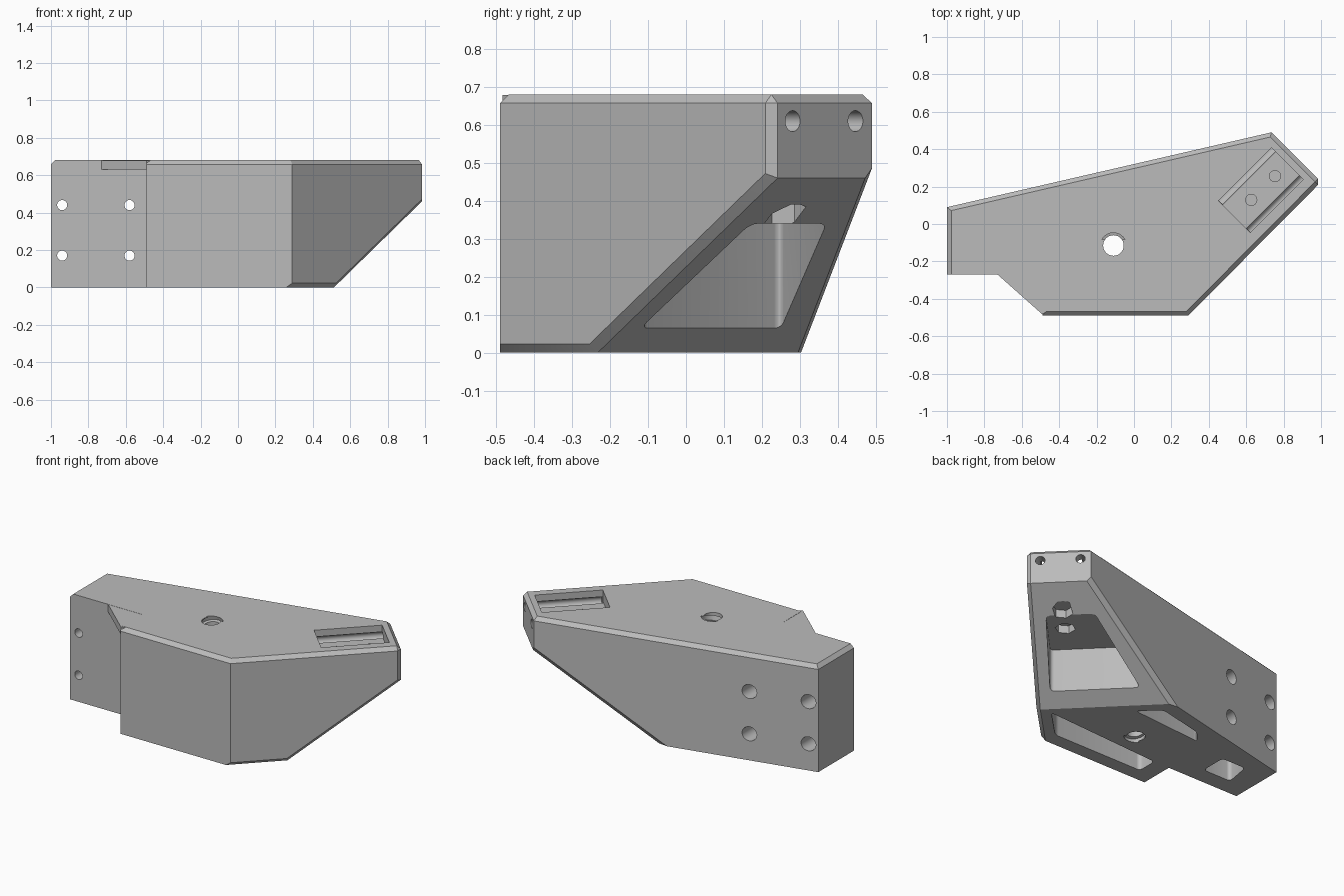
import bpy, bmesh, math
from mathutils import Vector, Matrix

if "Cube" in bpy.data.objects:
    bpy.data.objects.remove(bpy.data.objects["Cube"])

HEIGHT = 0.68
DIAG = Vector((1, 1, 0)).normalized()     # direction of the angled arm
SIDE = Vector((1, -1, 0)).normalized()    # across the angled arm
AXIS_V = 0.352                            # arm centre line, measured along SIDE

grey = bpy.data.materials.new("plain grey")
grey.use_nodes = True
grey.diffuse_color = (0.5, 0.5, 0.5, 1)
grey.node_tree.nodes["Principled BSDF"].inputs["Base Color"].default_value = (0.5, 0.5, 0.5, 1)


def to_object(bm, name):
    bmesh.ops.recalc_face_normals(bm, faces=bm.faces)
    mesh = bpy.data.meshes.new(name)
    bm.to_mesh(mesh)
    bm.free()
    mesh.materials.append(grey)
    obj = bpy.data.objects.new(name, mesh)
    bpy.context.collection.objects.link(obj)
    return obj


def prism_bm(points, z0, z1, fillet=0):
    bm = bmesh.new()
    face = bm.faces.new([bm.verts.new((x, y, z0)) for x, y in points])
    up = bmesh.ops.extrude_face_region(bm, geom=[face])["geom"]
    for v in up:
        if isinstance(v, bmesh.types.BMVert):
            v.co.z = z1
    bmesh.ops.recalc_face_normals(bm, faces=bm.faces)
    if fillet:
        upright = [e for e in bm.edges if abs(e.verts[0].co.z - e.verts[1].co.z) > 0.01]
        bmesh.ops.bevel(bm, geom=upright, offset=fillet, segments=5, profile=0.5, affect='EDGES')
    return bm


def cylinder(start, end, radius, sides=32):
    start, end = Vector(start), Vector(end)
    axis = end - start
    bm = bmesh.new()
    place = Matrix.Translation((start + end) / 2) @ axis.to_track_quat('Z', 'Y').to_matrix().to_4x4()
    bmesh.ops.create_cone(bm, cap_ends=True, segments=sides, radius1=radius, radius2=radius,
                          depth=axis.length, matrix=place)
    return bm


def combine(target, bm, operation='DIFFERENCE'):
    tool = to_object(bm, "cutter")
    tool.hide_render = True
    mod = target.modifiers.new("shape", 'BOOLEAN')
    mod.operation, mod.solver, mod.object = operation, 'EXACT', tool
    bpy.context.view_layer.objects.active = target
    bpy.ops.object.modifier_apply(modifier=mod.name)
    bpy.data.objects.remove(tool)


def arm(u, v, z):
    return DIAG * u + SIDE * (AXIS_V + v) + Vector((0, 0, z))


# Main block with the sloping underside of the arm
outline = [(-1, 0.09), (-1, -0.27), (-0.49, -0.27), (-0.49, -0.49),
           (0.29, -0.49), (1, 0.225), (0.735, 0.49)]
bm = prism_bm(outline, 0, HEIGHT)
slope_normal = (DIAG * 0.46 + Vector((0, 0, -0.668))).normalized()
cut = bmesh.ops.bisect_plane(bm, geom=bm.verts[:] + bm.edges[:] + bm.faces[:],
                             plane_co=(1, 0.225, 0.46), plane_no=slope_normal, clear_outer=True)
rim = [e for e in cut["geom_cut"] if isinstance(e, bmesh.types.BMEdge)]
bmesh.ops.edgeloop_fill(bm, edges=rim)
bmesh.ops.recalc_face_normals(bm, faces=bm.faces)


# Chamfer the top rim, the slope sides and the arm's front edges
def chamfered(e):
    a, b = e.verts[0].co, e.verts[1].co
    mid, d = (a + b) / 2, b - a
    on_front_right = min(a.x - a.y, b.x - b.y) > 0.74
    if min(a.z, b.z) > HEIGHT - 0.01:
        notch = (abs(mid.y + 0.27) < 0.01 and mid.x < 0) or abs(mid.x + 0.49) < 0.01
        return not notch
    if on_front_right:
        return not (abs(mid.x - 0.29) < 0.01 and abs(d.z) > 0.3)
    on_slope = abs((mid - Vector((1, 0.225, 0.46))).dot(slope_normal)) < 0.01
    return on_slope and abs(d.z) > 0.1


bmesh.ops.bevel(bm, geom=[e for e in bm.edges if chamfered(e)], offset=0.023,
                segments=1, affect='EDGES', clamp_overlap=True)
body = to_object(bm, "bracket_body")

# Thin gusset over the mounting notch
gusset = [(-0.73, -0.27), (-0.49, -0.483), (-0.47, -0.47), (-0.47, -0.25), (-0.73, -0.25)]
combine(body, prism_bm(gusset, 0.63, HEIGHT - 0.001), 'UNION')

# Lightening pockets, open underneath
pockets = [
    ([(0.533, -0.12), (0.163, 0.25), (0.608, 0.37), (0.808, 0.17)], 0.34),
    ([(0.44, -0.22), (0.26, -0.4), (-0.38, -0.4), (-0.38, -0.27)], 0.55),
    ([(0.08, 0.11), (-0.04, 0.22), (-0.35, 0.15), (-0.42, 0.07)], 0.55),
    ([(-0.86, -0.16), (-0.66, -0.16), (-0.66, 0.01), (-0.83, 0.01)], 0.55),
]
for points, ceiling in pockets:
    combine(body, prism_bm(points, -0.1, ceiling, 0.025))

# Slot in the top of the arm
slot = [arm(u, v, 0).xy for u, v in ((0.407, -0.12), (0.808, -0.12), (0.808, 0.12), (0.407, 0.12))]
combine(body, prism_bm(slot, 0.61, 0.8))

# Rod holes along both sides of the slot
for v in (-0.117, 0.117):
    combine(body, cylinder(arm(0.41, v, 0.61), arm(1, v, 0.61), 0.0275))

# Screw holes in the slot floor with nut pockets beneath
for u in (0.534, 0.714):
    combine(body, cylinder(arm(u, 0, 0.42), arm(u, 0, 0.65), 0.03))
    combine(body, cylinder(arm(u, 0, 0.1), arm(u, 0, 0.39), 0.06, 6))

# Mounting holes, counterbored from the back
for x in (-0.94, -0.58):
    for z in (0.17, 0.44):
        combine(body, cylinder((x, -0.6, z), (x, 0.6, z), 0.027))
        combine(body, cylinder((x, -0.15, z), (x, 0.6, z), 0.045))

# Threaded hole through the middle
centre = Vector((-0.11, -0.115, 0))
combine(body, cylinder(centre + Vector((0, 0, -0.1)), centre + Vector((0, 0, 0.8)), 0.055))
tilt = Vector((0, -0.26, 1)).normalized() * 0.016
for i in range(7):
    ring = centre + Vector((0, 0, 0.025 + i * 0.105))
    combine(body, cylinder(ring - tilt, ring + tilt, 0.072))

# Smooth the round parts and keep the flat faces crisp
bpy.ops.object.select_all(action='DESELECT')
body.select_set(True)
bpy.context.view_layer.objects.active = body
bpy.ops.object.shade_smooth_by_angle(angle=math.radians(25))
